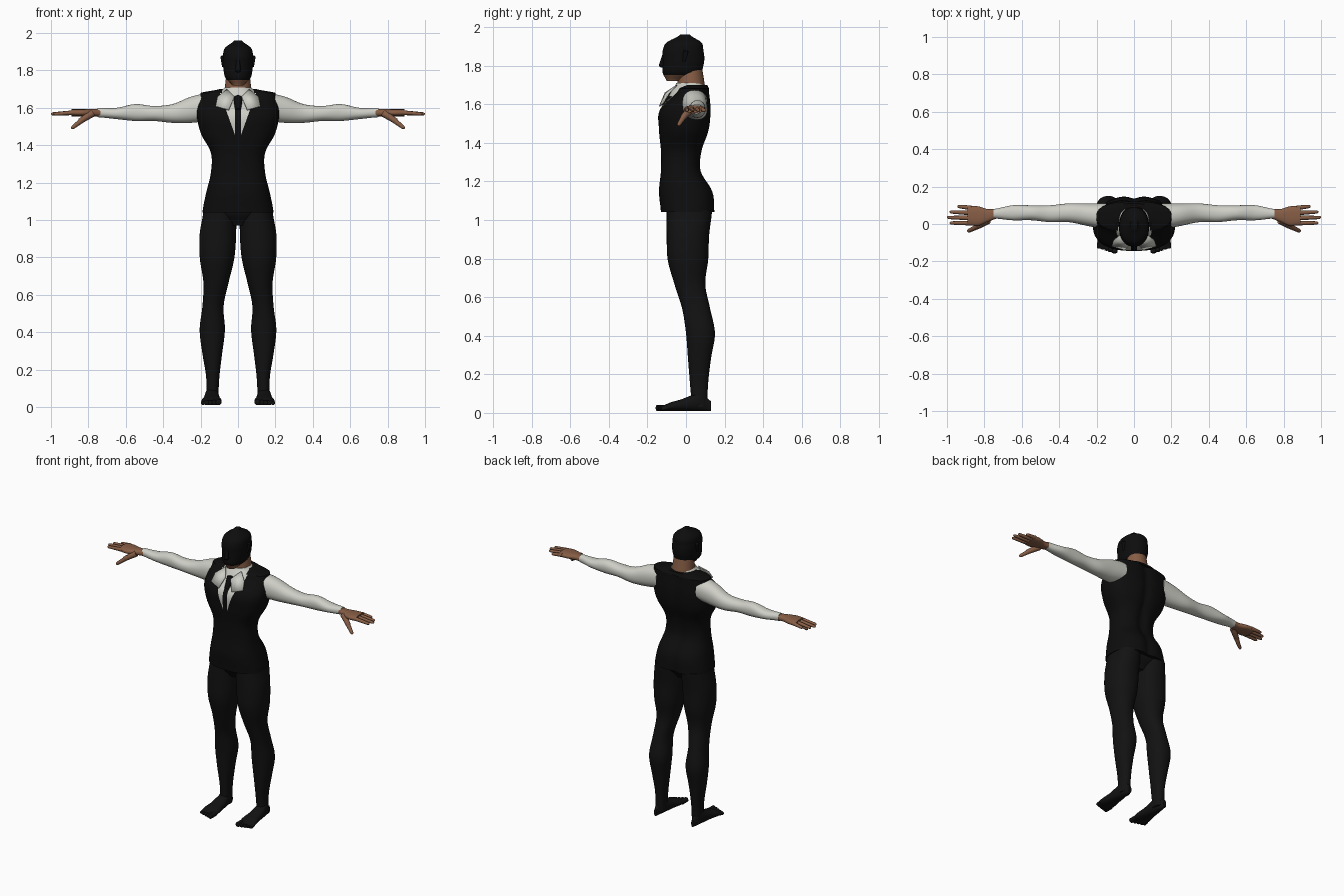
import bpy, bmesh, math
from mathutils import Vector

if "Cube" in bpy.data.objects:
    bpy.data.objects.remove(bpy.data.objects["Cube"])


def material(name, red, green, blue):
    made = bpy.data.materials.new(name)
    made.use_nodes = True
    made.diffuse_color = (red, green, blue, 1)
    shader = made.node_tree.nodes["Principled BSDF"]
    shader.inputs["Base Color"].default_value = made.diffuse_color
    shader.inputs["Roughness"].default_value = 0.8
    return made


VEST = material("vest black", 0.004, 0.004, 0.004)
TROUSER = material("trouser black", 0.006, 0.006, 0.006)
SHIRT = material("shirt white", 0.62, 0.62, 0.57)
SKIN = material("skin brown", 0.24, 0.11, 0.06)
built = []


def finish(name, bm, materials, mirror=False):
    bmesh.ops.recalc_face_normals(bm, faces=bm.faces)
    mesh = bpy.data.meshes.new(name)
    bm.to_mesh(mesh)
    bm.free()
    part = bpy.data.objects.new(name, mesh)
    bpy.context.collection.objects.link(part)
    for entry in materials:
        mesh.materials.append(entry)
    if mirror:
        part.modifiers.new("mirror", 'MIRROR').use_mirror_merge = False
    built.append(part)
    return part


def smooth_keys(keys, steps):
    """Catmull-Rom curve through the key sections."""
    result = []
    last = len(keys) - 1
    for i in range(last):
        around = (keys[max(i - 1, 0)], keys[i], keys[i + 1], keys[min(i + 2, last)])
        for step in range(steps):
            t = step / steps
            section = []
            for before, start, end, after in zip(*around):
                leave, arrive = (end - before) / 2, (after - start) / 2
                rise = end - start
                bend = 3 * rise - 2 * leave - arrive
                settle = leave + arrive - 2 * rise
                section.append(start + t * (leave + t * (bend + t * settle)))
            result.append(section)
    return result + [list(keys[last])]


def skin_rings(bm, rings):
    rows = [[bm.verts.new(point) for point in ring] for ring in rings]
    for low, high in zip(rows, rows[1:]):
        for j in range(len(low)):
            bm.faces.new((low[j - 1], low[j], high[j], high[j - 1]))
    bm.faces.new(rows[0])
    bm.faces.new(rows[-1])


def rounded(angle, low, high, wave, power):
    value = wave(angle)
    reach = math.copysign(abs(value) ** (2 / power), value)
    return (low + high) / 2 + (high - low) / 2 * reach


def loft(axis, begin, end, sections, power=2.2, sides=40):
    """Evenly spaced sections, each giving the extents on the two other axes."""
    bm = bmesh.new()
    rings = []
    rows = smooth_keys(sections, 6)
    for i, (a_low, a_high, b_low, b_high) in enumerate(rows):
        along = begin + (end - begin) * i / (len(rows) - 1)
        ring = []
        for j in range(sides):
            angle = math.tau * j / sides
            point = [rounded(angle, a_low, a_high, math.cos, power),
                     rounded(angle, b_low, b_high, math.sin, power)]
            point.insert("xyz".index(axis), along)
            ring.append(point)
        rings.append(ring)
    skin_rings(bm, rings)
    return bm


def centred(sections):
    return [(-width, width, front, back) for width, front, back in sections]


def tube(bm, start, end, base_radius, tip_radius, sides=16):
    """Tapered tube with a rounded tip."""
    start, end = Vector(start), Vector(end)
    turn = (end - start).to_track_quat('Z', 'Y')
    rings = []
    for t, radius in ((0, base_radius), (0.9, tip_radius), (0.97, tip_radius * 0.7),
                      (1, tip_radius * 0.3)):
        ring = []
        for j in range(sides):
            angle = math.tau * j / sides
            offset = Vector((math.cos(angle), math.sin(angle), 0)) * radius
            ring.append(start.lerp(end, t) + turn @ offset)
        rings.append(ring)
    skin_rings(bm, rings)


def cut(bm, point, normal):
    geometry = bm.verts[:] + bm.edges[:] + bm.faces[:]
    bmesh.ops.bisect_plane(bm, geom=geometry, plane_co=point, plane_no=normal)


# Vest with a spine groove and a shirt opening cut either side of the tie
bm = loft('z', 1.04, 1.68, centred([
    (.19, -.13, .15), (.17, -.14, .14), (.145, -.13, .08), (.145, -.13, .085),
    (.2, -.14, .12), (.22, -.135, .13), (.2, -.04, .12)]), 2.5, 56)
for vert in bm.verts:
    if vert.co.y > 0:
        vert.co.y -= 0.015 * math.exp(-(vert.co.x / 0.03) ** 2)
TIE, APEX, SLOPE = 0.016, 1.455, 0.36
for side in (1, -1):
    cut(bm, (side * TIE, 0, APEX), (1, 0, 0))
    cut(bm, (side * TIE, 0, APEX), (side, 0, -SLOPE))
for face in bm.faces:
    middle = face.calc_center_median()
    if middle.y < 0 and TIE < abs(middle.x) < TIE + (middle.z - APEX) * SLOPE:
        face.material_index = 1
finish("vest", bm, [VEST, SHIRT])
bm = loft('z', 1.68, 1.7, centred([(.2, -.04, .12), (.1, -.01, .11)]), 2.5, 56)
finish("vest_shoulders", bm, [VEST])

# Tie knot, neck and collar
bm = bmesh.new()
tube(bm, (0, -.12, 1.59), (0, -.07, 1.66), .016, .025)
finish("tie_knot", bm, [VEST])
bm = bmesh.new()
tube(bm, (0, .03, 1.62), (0, .02, 1.82), .08, .06, 32)
finish("neck", bm, [SKIN])
bm = loft('z', 1.64, 1.71, centred([
    (.12, -.09, .1), (.11, -.07, .1), (.07, -.05, .09)]))
finish("collar", bm, [SHIRT])
bm = bmesh.new()
wing = [(.06, -.05, 1.7), (.11, -.09, 1.66), (.12, -.12, 1.61),
        (.05, -.14, 1.59), (.02, -.11, 1.66)]
bm.faces.new([bm.verts.new(point) for point in wing])
part = finish("collar_wing", bm, [SHIRT], mirror=True)
part.modifiers.new("thickness", 'SOLIDIFY').thickness = 0.006

# Head, masked above the jaw line
JAW = 1.75
bm = loft('z', 1.72, 1.96, centred([
    (.03, -.1, -.02), (.067, -.12, .07), (.077, -.12, .09), (.08, -.12, .095),
    (.08, -.12, .09), (.07, -.1, .08), (.02, -.03, .02)]))
cut(bm, (0, 0, JAW), (0, 0, 1))
for face in bm.faces:
    face.material_index = int(face.calc_center_median().z < JAW)
finish("masked_head", bm, [VEST, SKIN])
bm = bmesh.new()
tube(bm, (0, -.11, 1.87), (0, -.127, 1.79), .008, .016)
finish("nose", bm, [VEST])
bm = bmesh.new()
tube(bm, (.077, -.01, 1.82), (.082, 0, 1.88), .008, .013)
finish("ear", bm, [VEST], mirror=True)

# Shirt sleeves
bm = loft('x', .15, .75, [
    (-.03, .11, 1.53, 1.68), (-.01, .11, 1.52, 1.66), (.01, .11, 1.52, 1.62),
    (.01, .1, 1.53, 1.61), (.02, .1, 1.53, 1.62), (.02, .1, 1.54, 1.6),
    (.03, .08, 1.55, 1.6)])
finish("sleeve", bm, [SHIRT], mirror=True)

# Hands with fanned fingers and a lowered thumb
palm = [(.03, .08), (.01, .08), (-.01, .095), (-.005, .095)]
bm = loft('x', .73, .89, [(front, back, 1.555, 1.593) for front, back in palm], 2.5)
for i in range(4):
    knuckle = .005 + .027 * i
    reach = 1 - .014 * (i - 1) ** 2
    tube(bm, (.87, knuckle, 1.575), (reach, knuckle * 1.1, 1.567), .013, .009)
tube(bm, (.78, .02, 1.57), (.85, -.02, 1.525), .02, .015)
tube(bm, (.82, -.005, 1.545), (.89, -.04, 1.49), .016, .01)
finish("hand", bm, [SKIN], mirror=True)

# Trousers
bm = loft('z', .97, 1.1, centred([(.06, -.06, .07), (.18, -.1, .12), (.17, -.11, .13)]))
finish("hips", bm, [TROUSER])
bm = loft('z', .03, 1.05, [
    (.105, .17, .03, .11), (.1, .17, .02, .115), (.085, .19, .01, .13),
    (.07, .205, 0, .15), (.077, .19, -.02, .125), (.05, .185, -.06, .1),
    (.02, .204, -.095, .115), (.01, .205, -.1, .12), (.01, .185, -.1, .135)])
finish("trouser_leg", bm, [TROUSER], mirror=True)

# Feet with toes
SOLE = .01
outline = [(.13, .15, .06), (.11, .17, .11), (.1, .18, .09),
           (.095, .185, .07), (.087, .195, .055), (.09, .195, .035)]
bm = loft('y', .13, -.13, [(inner, outer, SOLE, top) for inner, outer, top in outline])
for i in range(5):
    across, radius = .104 + .021 * i, .016 - .0015 * i
    tube(bm, (across, -.1, .026), (across, -.157 + .007 * i, SOLE + radius), radius, radius)
finish("foot", bm, [TROUSER], mirror=True)

# Smooth shading with sharp hems
bpy.ops.object.select_all(action='DESELECT')
for part in built:
    part.select_set(True)
bpy.context.view_layer.objects.active = built[0]
bpy.ops.object.shade_smooth_by_angle(angle=math.radians(45))
